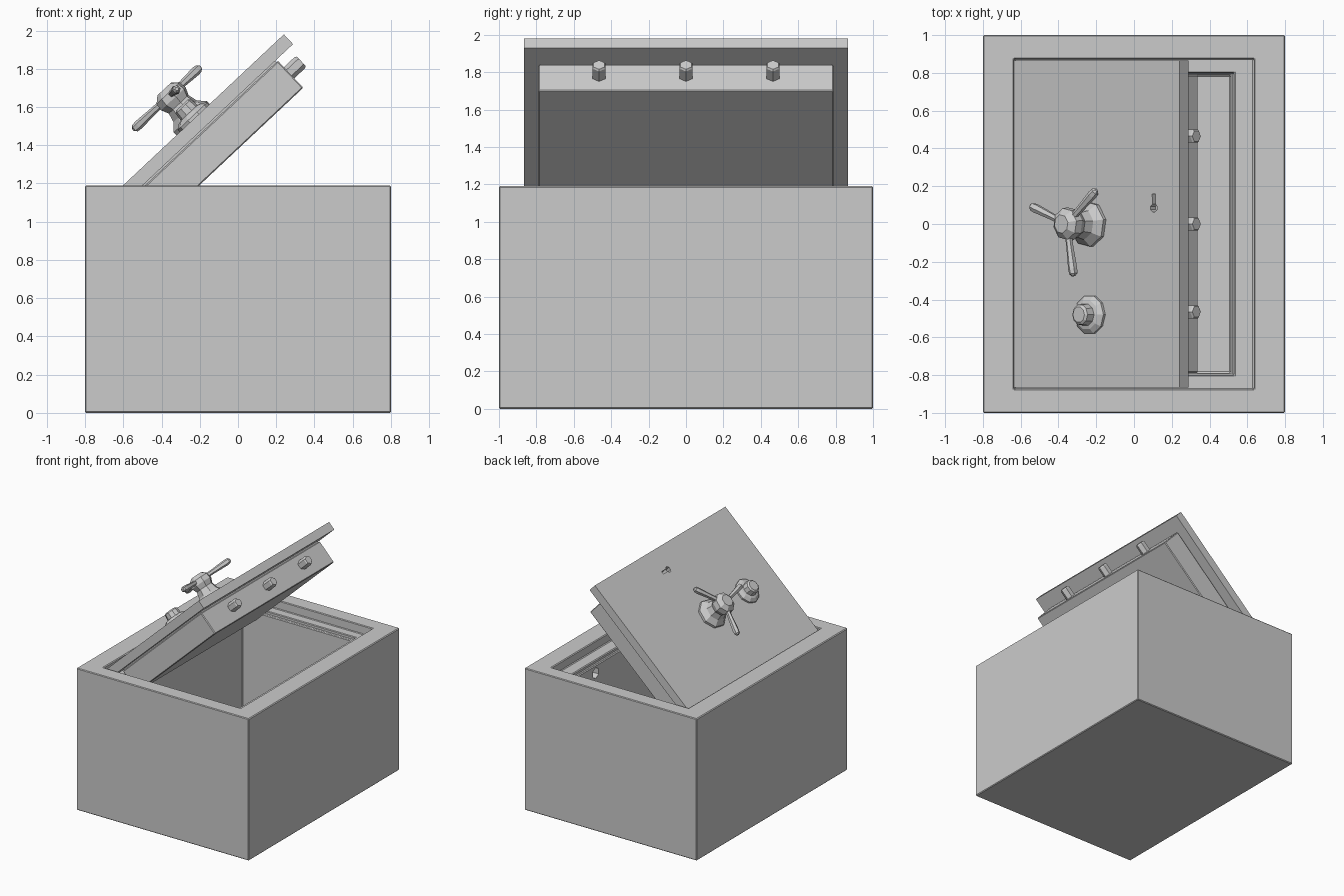
import bpy, bmesh, math
from mathutils import Matrix, Vector

if "Cube" in bpy.data.objects:
    bpy.data.objects.remove(bpy.data.objects["Cube"])

ANG = math.radians(43.2)
L = 1.235                                   # door length along its slope
far = Vector((0.24, 0, 1.98))               # raised top edge of the door
# door frame: x runs up the slope, z is the outward normal, origin at hinge edge
DOOR = Matrix.Translation(far) @ Matrix.Rotation(-ANG, 4, 'Y') @ Matrix.Translation((-L, 0, 0))


def finish(name, bm, matrix=None, bevel=0):
    bmesh.ops.recalc_face_normals(bm, faces=bm.faces)
    if matrix:
        bm.transform(matrix)
    me = bpy.data.meshes.new(name)
    bm.to_mesh(me)
    bm.free()
    ob = bpy.data.objects.new(name, me)
    bpy.context.collection.objects.link(ob)
    if bevel:
        m = ob.modifiers.new("bevel", 'BEVEL')
        m.width, m.segments = bevel, 1
    return ob


def loops(name, rings, matrix=None, bevel=0):
    """Bridge successive rings of points and cap both ends."""
    bm = bmesh.new()
    vs = [[bm.verts.new(p) for p in r] for r in rings]
    n = len(vs[0])
    for a, b in zip(vs, vs[1:]):
        for i in range(n):
            j = (i + 1) % n
            bm.faces.new((a[i], a[j], b[j], b[i]))
    bm.faces.new(vs[0])
    bm.faces.new(vs[-1])
    return finish(name, bm, matrix, bevel)


def rect(hx, hy, z, cx=0):
    return [(cx - hx, -hy, z), (cx + hx, -hy, z), (cx + hx, hy, z), (cx - hx, hy, z)]


def lathe(name, profile, sides, matrix, turn=0):
    rings = [[(r * math.cos(turn + math.tau * i / sides), r * math.sin(turn + math.tau * i / sides), z)
              for i in range(sides)] for r, z in profile]
    return loops(name, rings, matrix)


def cut(ob, cutter):
    m = ob.modifiers.new("cut", 'BOOLEAN')
    m.operation, m.object, m.solver = 'DIFFERENCE', cutter, 'EXACT'
    cutter.hide_render = True
    cutter.hide_set(True)


def at(x, y, z):
    return Matrix.Translation((x, y, z))


ALONG_X = Matrix.Rotation(math.pi / 2, 4, 'Y')
BOLT_Y = (-0.465, 0, 0.465)

# hollow body with a stepped rebate for the door
body = loops("safe_body", [
    rect(0.80, 1.0, 0), rect(0.80, 1.0, 1.19),
    rect(0.635, 0.875, 1.19), rect(0.635, 0.875, 1.115),
    rect(0.53, 0.80, 1.115), rect(0.53, 0.80, 1.085),
    rect(0.512, 0.788, 1.085), rect(0.512, 0.788, 0.12)], bevel=0.007)

# bolt sockets in the wall opposite the hinge
for y in BOLT_Y:
    cut(body, lathe("bolt_socket_cutter", [(0.045, 0), (0.045, 0.12)], 6, at(0.48, y, 1.02) @ ALONG_X))

# door plate and the thick inner block
plate = loops("door_plate", [rect(L / 2, 0.865, -0.07, L / 2), rect(L / 2, 0.865, 0, L / 2)], DOOR)
loops("door_seam", [rect(0.49, 0.775, -0.09, L / 2), rect(0.49, 0.775, -0.065, L / 2)], DOOR)
loops("door_block", [rect(0.50, 0.788, -0.273, L / 2), rect(0.50, 0.788, -0.08, L / 2)], DOOR, 0.006)

# locking bolts
for y in BOLT_Y:
    lathe("locking_bolt", [(0.04, 0), (0.04, 0.14), (0.033, 0.15)], 6,
          DOOR @ at(L - 0.18, y, -0.165) @ ALONG_X)

# keyhole, cut into the plate
ku = L - 0.185
key = [(ku + 0.026 * math.cos(a), 0.085 + 0.022 * math.sin(a))
       for a in (math.radians(115 + 310 * i / 7) for i in range(8))]
key += [(ku + 0.012, 0.16), (ku - 0.012, 0.16)]
cut(plate, loops("keyhole_cutter", [[(x, y, z) for x, y in key] for z in (-0.04, 0.02)], DOOR))

# three-spoke handle
hu = L - 0.652
lathe("handle_hub", [(0.122, -0.01), (0.122, 0.02), (0.085, 0.06), (0.072, 0.11), (0.09, 0.15),
                     (0.085, 0.19), (0.05, 0.22)], 8, DOOR @ at(hu, 0, 0), 0.2)
for deg in (40, 160, 280):
    lathe("handle_spoke", [(0.018, 0.04), (0.019, 0.12), (0.025, 0.24), (0.022, 0.268), (0.01, 0.28)], 6,
          DOOR @ at(hu, 0, 0.175) @ Matrix.Rotation(math.radians(deg), 4, 'Z') @ ALONG_X)

# combination dial
lathe("combination_dial", [(0.105, -0.01), (0.105, 0.015), (0.08, 0.035), (0.06, 0.04), (0.055, 0.085),
                           (0.042, 0.095)], 10, DOOR @ at(hu + 0.01, -0.48, 0))
